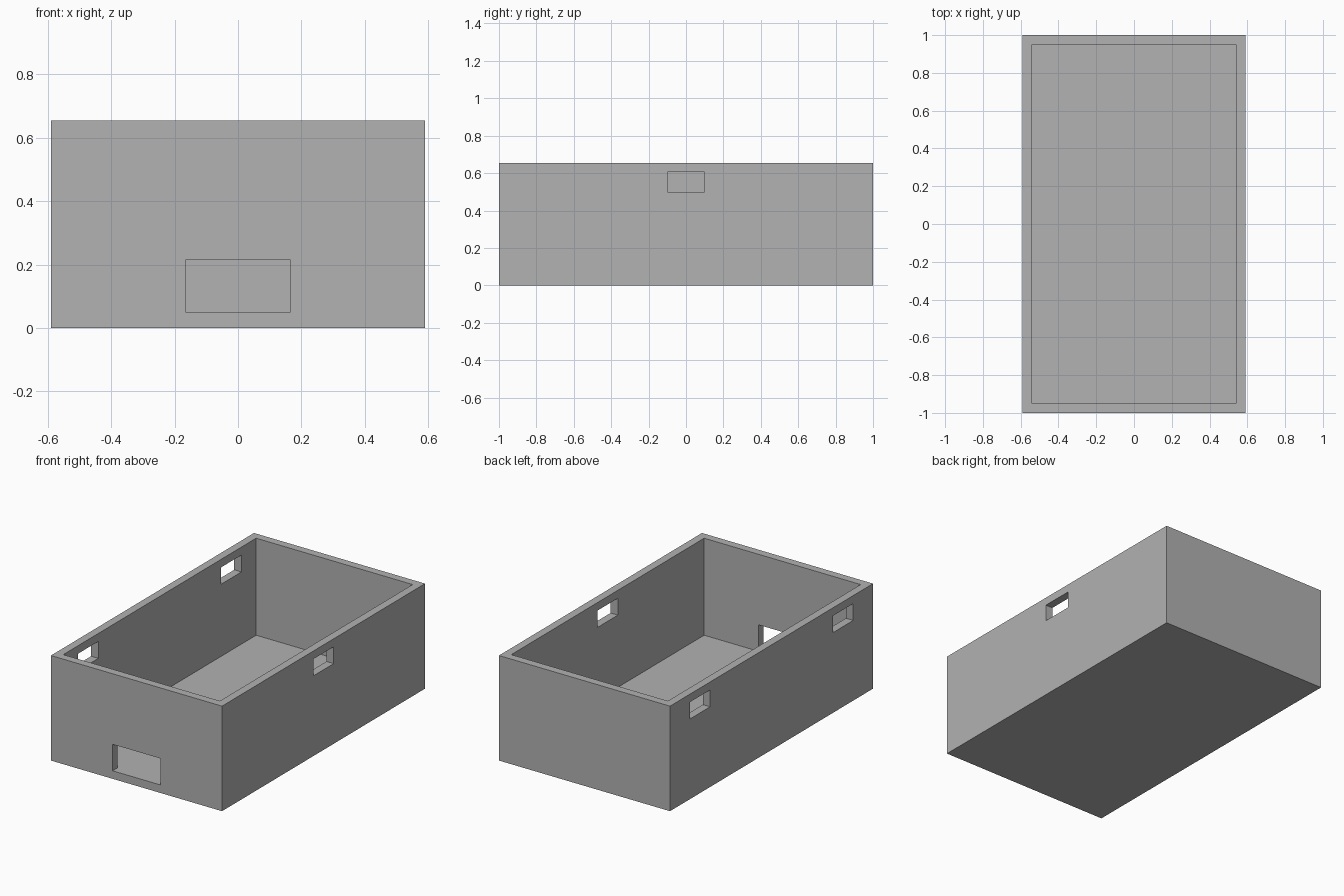
import bpy
from mathutils import Vector

cube = bpy.data.objects.get("Cube")
if cube:
    bpy.data.objects.remove(cube, do_unlink=True)

HALF_X, HALF_Y, HEIGHT, WALL = 0.59, 1.0, 0.655, 0.05

grey = bpy.data.materials.new("plain grey")
grey.use_nodes = True
colour = (0.445, 0.445, 0.445, 1)
grey.diffuse_color = colour
grey.node_tree.nodes["Principled BSDF"].inputs["Base Color"].default_value = colour


def block(name, low, high):
    """Box between two opposite corners."""
    low, high = Vector(low), Vector(high)
    bpy.ops.mesh.primitive_cube_add(size=1)
    obj = bpy.context.object
    obj.name = name
    for v in obj.data.vertices:
        v.co = (low + high) / 2 + v.co * (high - low)
    obj.data.materials.append(grey)
    return obj


def cut(target, name, low, high):
    """Subtract a hidden box from the target."""
    cutter = block(name, low, high)
    cutter.hide_render = True
    cutter.hide_set(True)
    cutter.display_type = 'WIRE'
    mod = target.modifiers.new(name, 'BOOLEAN')
    mod.operation = 'DIFFERENCE'
    mod.solver = 'EXACT'
    mod.object = cutter
    bpy.context.view_layer.objects.active = target
    bpy.ops.object.modifier_apply(modifier=mod.name)
    bpy.data.objects.remove(cutter, do_unlink=True)


# Outer body hollowed into an open tray
box = block("open_box", (-HALF_X, -HALF_Y, 0), (HALF_X, HALF_Y, HEIGHT))
cut(box, "cavity", (WALL - HALF_X, WALL - HALF_Y, WALL),
    (HALF_X - WALL, HALF_Y - WALL, HEIGHT + 0.2))

# Front doorway, flush with the floor
cut(box, "doorway", (-0.165, -HALF_Y - 0.1, WALL), (0.165, -HALF_Y + 0.1, 0.215))

# One window in the left wall, two in the right wall
for side, y in ((1, 0), (-1, -0.705), (-1, 0.705)):
    x = side * HALF_X
    cut(box, "window", (x - 0.1, y - 0.1, 0.5), (x + 0.1, y + 0.1, 0.605))
